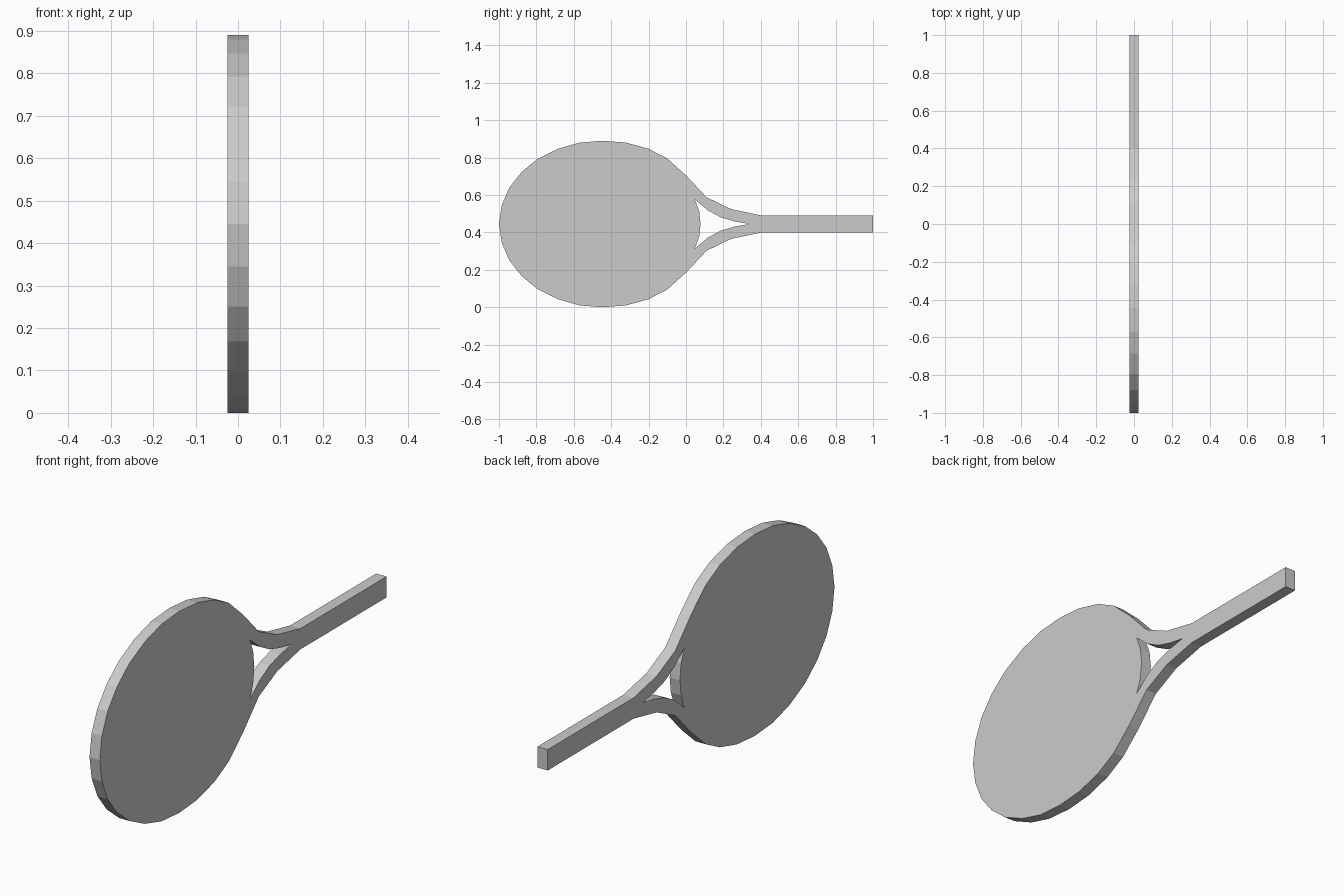
import bpy
from math import radians

if "Cube" in bpy.data.objects:
    bpy.data.objects.remove(bpy.data.objects["Cube"])

THICK, MID = 0.05, 0.445

# Upper half profiles as (y, height above the centreline)
outer = [(-1.0, 0), (-0.985, 0.1), (-0.945, 0.194), (-0.88, 0.277), (-0.795, 0.347),
         (-0.685, 0.402), (-0.57, 0.435), (-0.445, 0.445), (-0.32, 0.435), (-0.2, 0.402),
         (-0.1, 0.35), (0.0, 0.26), (0.11, 0.143), (0.24, 0.08), (0.4, 0.046), (1.0, 0.046)]
throat = [(0.078, 0), (0.07, 0.071), (0.047, 0.132), (0.115, 0.074),
          (0.185, 0.036), (0.26, 0.014), (0.338, 0)]


def closed_loop(half):
    """Mirror a half profile across the centreline."""
    return half + [(y, -h) for y, h in reversed(half) if h > 0]


def add_spline(curve, pts):
    s = curve.splines.new('POLY')
    s.points.add(len(pts) - 1)
    for p, (y, h) in zip(s.points, pts):
        p.co = (y, h, 0, 1)
    s.use_cyclic_u = True
    s.use_smooth = False


# Flat racket: head, forked throat and handle cut from one slab
curve = bpy.data.curves.new("racket_profile", 'CURVE')
curve.dimensions = '2D'
curve.fill_mode = 'BOTH'
curve.extrude = THICK / 2
add_spline(curve, closed_loop(outer))
add_spline(curve, closed_loop(throat))

racket = bpy.data.objects.new("racket", curve)
bpy.context.collection.objects.link(racket)
racket.rotation_euler = (radians(90), 0, radians(90))
racket.location.z = MID

# Turn into a flat-shaded mesh
bpy.context.view_layer.objects.active = racket
racket.select_set(True)
bpy.ops.object.convert(target='MESH')
bpy.ops.object.shade_flat()
